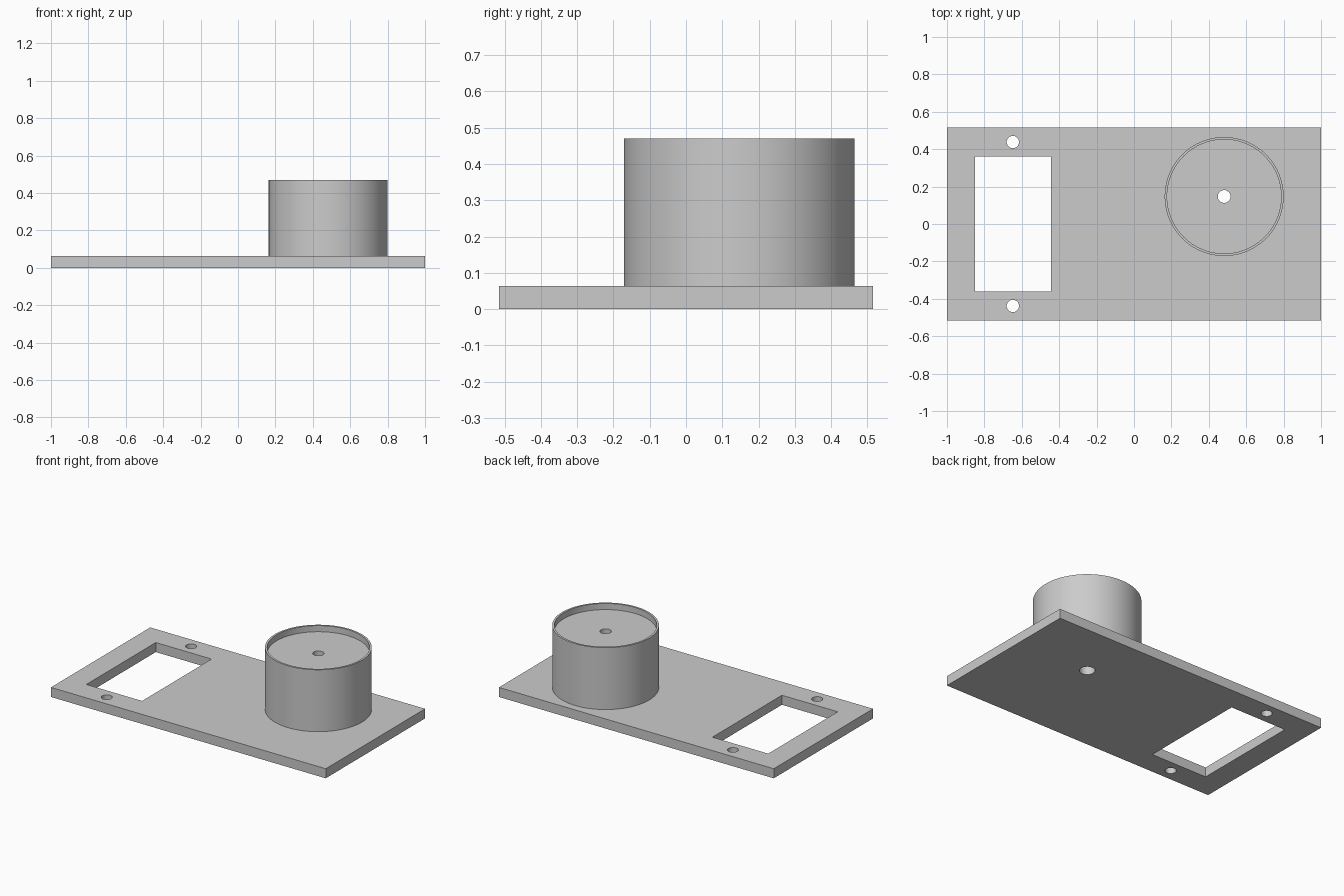
import bpy, bmesh, math
from mathutils import Matrix, Vector

if "Cube" in bpy.data.objects:
    bpy.data.objects.remove(bpy.data.objects["Cube"], do_unlink=True)

PLATE_T = 0.063
HUB_X, HUB_Y = 0.482, 0.147
SLOT_X = -0.648

grey = bpy.data.materials.new("light grey")
grey.use_nodes = True
grey.diffuse_color = (0.6, 0.6, 0.6, 1)
grey.node_tree.nodes["Principled BSDF"].inputs["Base Color"].default_value = grey.diffuse_color


def make_object(name, bm):
    bmesh.ops.recalc_face_normals(bm, faces=bm.faces)
    mesh = bpy.data.meshes.new(name)
    bm.to_mesh(mesh)
    bm.free()
    mesh.materials.append(grey)
    obj = bpy.data.objects.new(name, mesh)
    bpy.context.collection.objects.link(obj)
    return obj


def box(name, center, size):
    bm = bmesh.new()
    bmesh.ops.create_cube(bm, size=1, matrix=Matrix.Translation(center) @ Matrix.Diagonal((*size, 1)))
    return make_object(name, bm)


def hole_cutter(name, x, y, radius):
    bm = bmesh.new()
    bmesh.ops.create_cone(bm, cap_ends=True, segments=48, radius1=radius, radius2=radius,
                          depth=0.4, matrix=Matrix.Translation((x, y, PLATE_T / 2)))
    return make_object(name, bm)


def lathe(name, profile, x, y, segments):
    """Spin a closed (radius, height) outline around a vertical axis."""
    bm = bmesh.new()
    rings = []
    for i in range(segments):
        a = math.tau * i / segments
        rings.append([bm.verts.new((x + r * math.cos(a), y + r * math.sin(a), z)) for r, z in profile])
    n = len(profile)
    for i in range(segments):
        here, there = rings[i], rings[(i + 1) % segments]
        for j in range(n):
            k = (j + 1) % n
            bm.faces.new((here[j], there[j], there[k], here[k]))
    return make_object(name, bm)


def smooth(obj):
    bpy.ops.object.select_all(action="DESELECT")
    obj.select_set(True)
    bpy.context.view_layer.objects.active = obj
    bpy.ops.object.shade_smooth_by_angle(angle=math.radians(30))


# Base plate with its window, two screw holes and the wider hole under the hub
plate = box("base_plate", (0, 0, PLATE_T / 2), (2, 1.032, PLATE_T))
cutters = [box("window_cutter", (SLOT_X, 0, PLATE_T / 2), (0.406, 0.722, 0.4))]
cutters += [hole_cutter("screw_hole_cutter", SLOT_X, y, 0.033) for y in (-0.438, 0.438)]
cutters.append(hole_cutter("hub_hole_cutter", HUB_X, HUB_Y, 0.046))
for cutter in cutters:
    mod = plate.modifiers.new("cut", "BOOLEAN")
    mod.operation = "DIFFERENCE"
    mod.solver = "EXACT"
    mod.object = cutter

# Bake the cuts, then discard the cutters
bpy.context.view_layer.update()
baked = bpy.data.meshes.new_from_object(plate.evaluated_get(bpy.context.evaluated_depsgraph_get()))
plate.modifiers.clear()
plate.data = baked
for cutter in cutters:
    bpy.data.objects.remove(cutter, do_unlink=True)
smooth(plate)

# Round hub: thin raised rim, recessed top and a bore through the middle
hub = lathe("round_hub",
            [(0.034, PLATE_T), (0.318, PLATE_T), (0.318, 0.47),
             (0.305, 0.47), (0.305, 0.43), (0.034, 0.43)],
            HUB_X, HUB_Y, 96)
smooth(hub)
